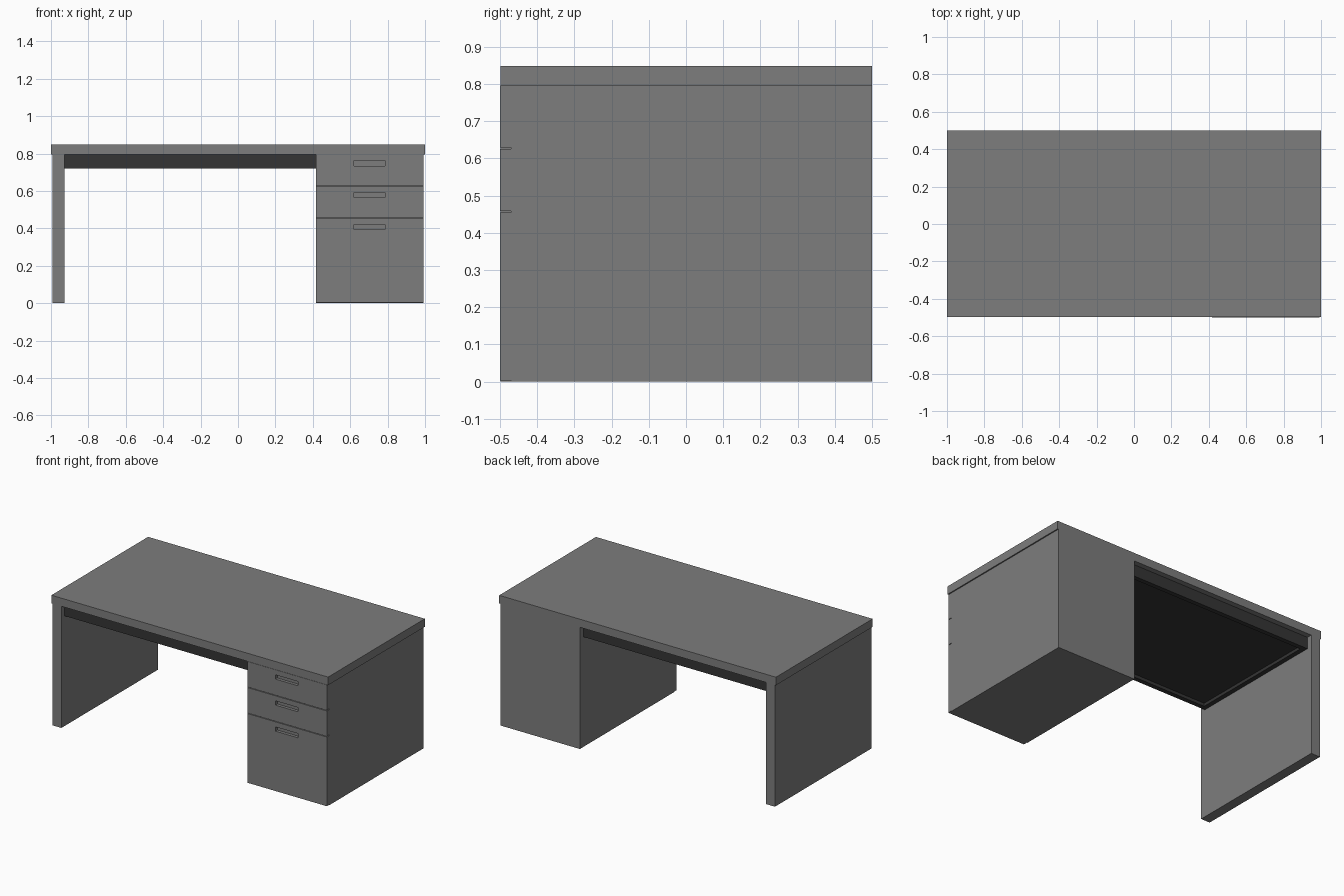
import bpy, bmesh
from mathutils import Vector

if "Cube" in bpy.data.objects:
    bpy.data.objects.remove(bpy.data.objects["Cube"])


def material(name, value):
    mat = bpy.data.materials.new(name)
    mat.diffuse_color = (value, value, value, 1)
    mat.use_nodes = True
    mat.node_tree.nodes["Principled BSDF"].inputs["Base Color"].default_value = mat.diffuse_color
    return mat


grey = material("mid_grey", 0.206)
dark = material("dark_grey", 0.036)


def box(name, lo, hi, normal=None, pocket=None, depth=0.0, mat=grey):
    """Axis-aligned box; optionally sinks a rectangular pocket into one face."""
    lo, hi = Vector(lo), Vector(hi)
    bm = bmesh.new()
    bmesh.ops.create_cube(bm, size=1)
    for v in bm.verts:
        v.co = Vector([lo[i] + (v.co[i] + 0.5) * (hi[i] - lo[i]) for i in range(3)])
    bm.normal_update()
    if pocket:
        n = Vector(normal)
        face = next(f for f in bm.faces if f.normal.dot(n) > 0.9)
        axes = [i for i in range(3) if abs(n[i]) < 0.5]
        bmesh.ops.inset_individual(bm, faces=[face], thickness=0.005)
        centre = face.calc_center_median()
        # move the inset face onto the pocket outline
        for v in face.verts:
            side = [v.co[i] > centre[i] for i in axes]
            for i, s, span in zip(axes, side, pocket):
                v.co[i] = span[1] if s else span[0]
        # push the floor of the pocket inwards
        bmesh.ops.inset_individual(bm, faces=[face], thickness=0.0)
        for v in face.verts:
            v.co -= n * depth
    bm.normal_update()
    me = bpy.data.meshes.new(name)
    bm.to_mesh(me)
    bm.free()
    me.materials.append(mat)
    ob = bpy.data.objects.new(name, me)
    bpy.context.collection.objects.link(ob)
    return ob


# Desk top and left side panel
box("desk_top", (-1, -0.498, 0.795), (1, 0.5, 0.848))
box("left_side_panel", (-0.993, -0.498, 0), (-0.928, 0.5, 0.795))

# Dark under-top frame with a shallow recess below
box("under_frame", (-0.928, -0.465, 0.719), (0.417, 0.465, 0.795),
    (0, 0, -1), ((-0.898, 0.387), (-0.435, 0.435)), 0.02, dark)

# Pedestal body behind the drawer fronts
box("pedestal_body", (0.417, -0.47, 0), (0.992, 0.5, 0.795))

# Drawer fronts, each with a recessed pull near its top edge
for name, z0, z1, pull in (("top_drawer", 0.629, 0.795, 0.734),
                           ("middle_drawer", 0.459, 0.625, 0.564),
                           ("bottom_drawer", 0.003, 0.455, 0.394)):
    box(name, (0.417, -0.5, z0), (0.992, -0.47, z1),
        (0, -1, 0), ((0.62, 0.785), (pull, pull + 0.028)), 0.02)
